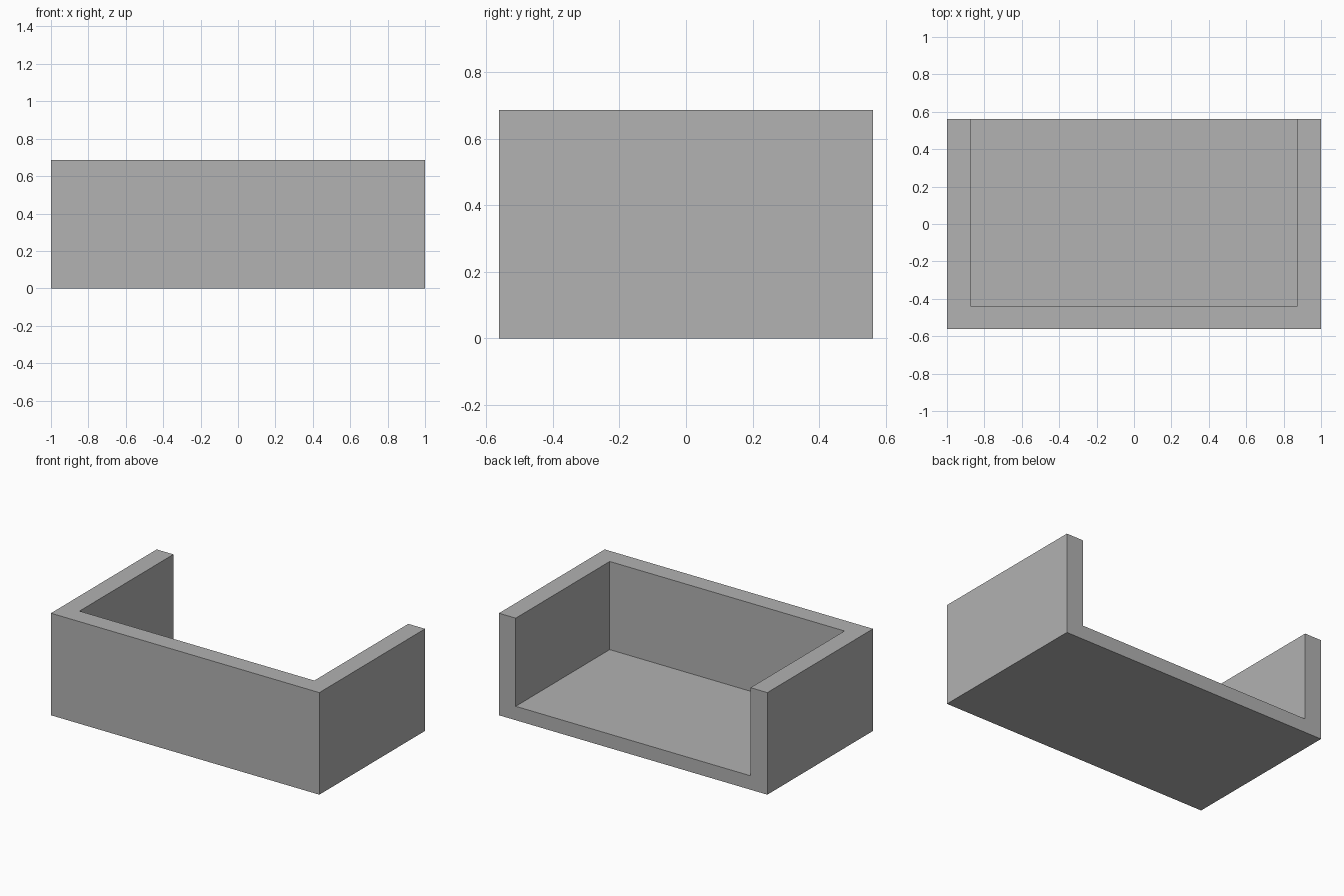
import bpy

WIDTH, DEPTH, HEIGHT = 2.0, 1.125, 0.6875
WALL, FLOOR = 0.125, 0.09375
MARGIN = 0.2  # how far the cutter passes the open sides

if "Cube" in bpy.data.objects:
    bpy.data.objects.remove(bpy.data.objects["Cube"], do_unlink=True)


def make_material(name, color):
    mat = bpy.data.materials.new(name)
    mat.use_nodes = True
    mat.diffuse_color = color
    mat.node_tree.nodes["Principled BSDF"].inputs["Base Color"].default_value = color
    return mat


def box(name, low, high):
    """Axis-aligned box between two opposite corners."""
    bpy.ops.mesh.primitive_cube_add(size=1)
    obj = bpy.context.object
    obj.name = name
    for v in obj.data.vertices:
        v.co = [h if c > 0 else l for c, l, h in zip(v.co, low, high)]
    return obj


x, y = WIDTH / 2, DEPTH / 2

# Solid block that becomes the tray
tray = box("open_backed_tray", (-x, -y, 0), (x, y, HEIGHT))
tray.data.materials.append(make_material("light grey", (0.445, 0.445, 0.445, 1)))

# Hollow, open at the top and the back
cutter = box("hollow_cutter", (WALL - x, WALL - y, FLOOR),
             (x - WALL, y + MARGIN, HEIGHT + MARGIN))
cutter.hide_render = True

cut = tray.modifiers.new("hollow", 'BOOLEAN')
cut.operation = 'DIFFERENCE'
cut.solver = 'EXACT'
cut.object = cutter
bpy.context.view_layer.objects.active = tray
bpy.ops.object.modifier_apply(modifier=cut.name)
bpy.data.objects.remove(cutter, do_unlink=True)
